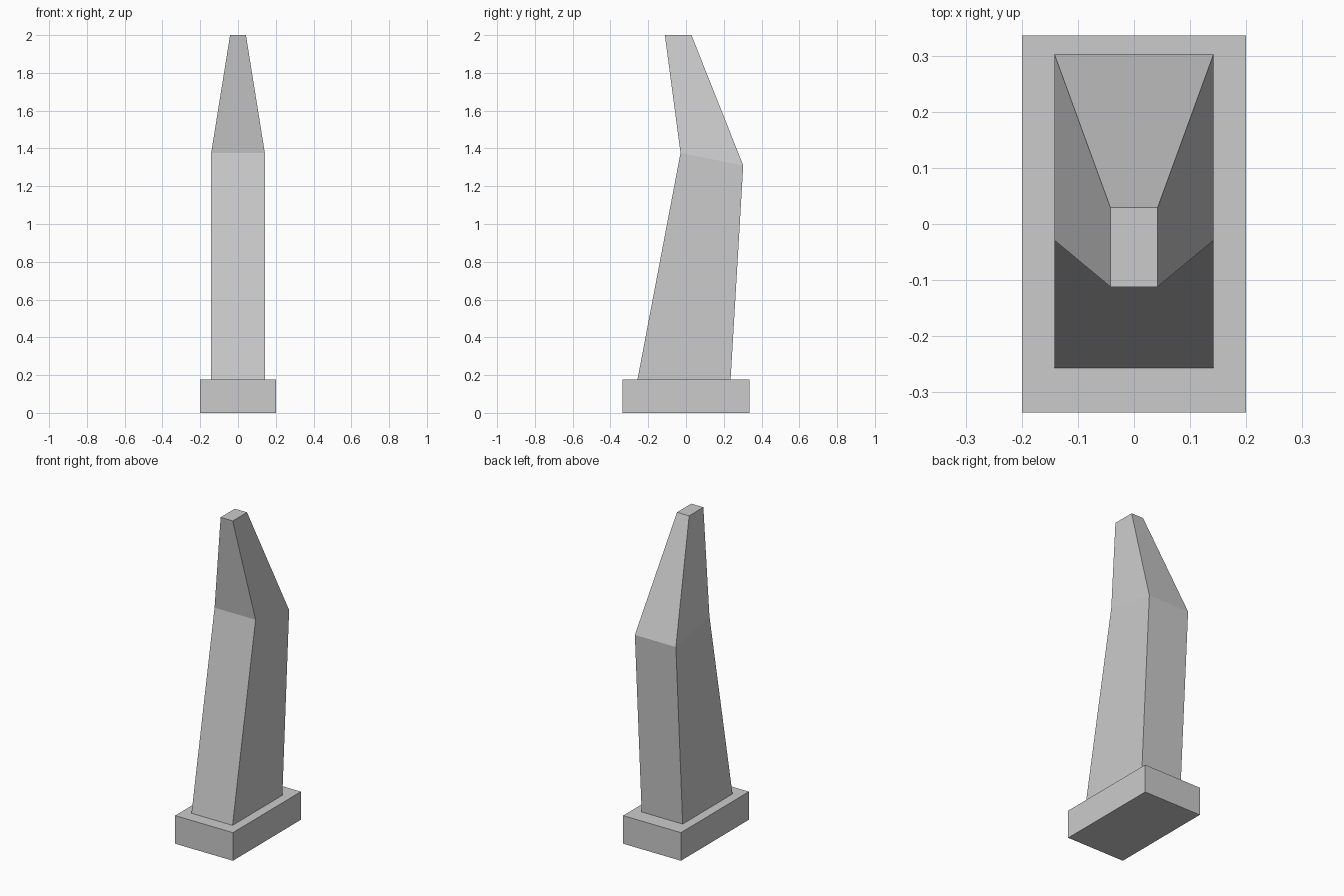
import bpy, bmesh

if "Cube" in bpy.data.objects:
    bpy.data.objects.remove(bpy.data.objects["Cube"])


def loft(name, sections):
    """Skin rectangular sections: (half width, front y, front z, back y, back z)."""
    bm = bmesh.new()
    rings = []
    for w, yf, zf, yb, zb in sections:
        pts = [(-w, yf, zf), (w, yf, zf), (w, yb, zb), (-w, yb, zb)]
        rings.append([bm.verts.new(p) for p in pts])
    for a, b in zip(rings, rings[1:]):
        for i in range(4):
            j = (i + 1) % 4
            bm.faces.new((a[i], a[j], b[j], b[i]))
    bm.faces.new(rings[0][::-1])
    bm.faces.new(rings[-1])
    bmesh.ops.recalc_face_normals(bm, faces=bm.faces)
    mesh = bpy.data.meshes.new(name)
    bm.to_mesh(mesh)
    bm.free()
    obj = bpy.data.objects.new(name, mesh)
    bpy.context.collection.objects.link(obj)
    return obj


# Rectangular plinth
loft("base", [(0.2, -0.336, 0, 0.336, 0),
              (0.2, -0.336, 0.176, 0.336, 0.176)])

# Leaning shaft that bends forward and tapers to a flat tip
loft("bent_pillar", [(0.142, -0.257, 0.176, 0.236, 0.176),
                     (0.142, -0.029, 1.376, 0.303, 1.31),
                     (0.042, -0.112, 2.0, 0.029, 2.0)])
